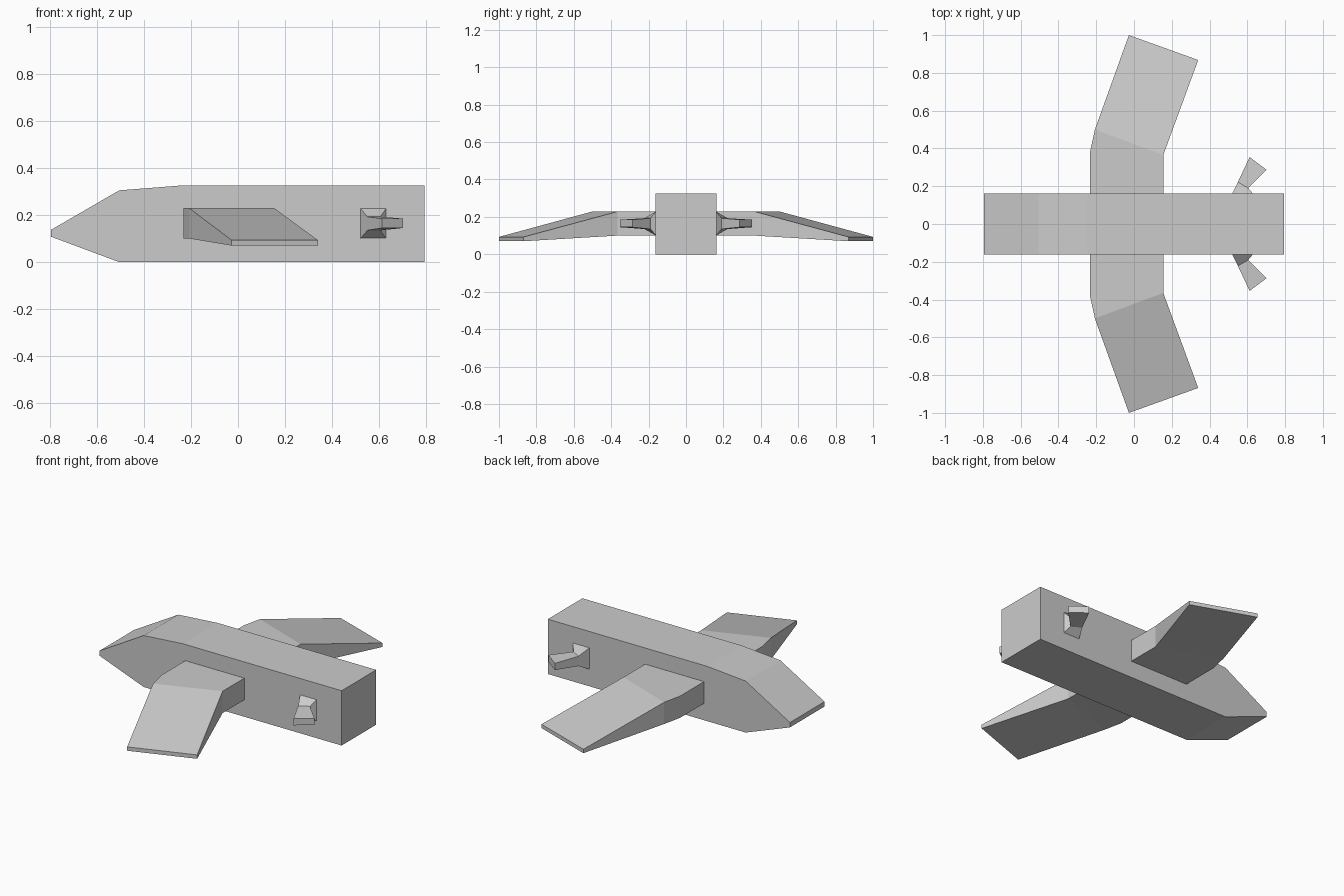
import bpy, bmesh

if "Cube" in bpy.data.objects:
    bpy.data.objects.remove(bpy.data.objects["Cube"])


def loft(name, sections, mirror=False):
    """Skin a row of matching closed sections, cap both ends."""
    bm = bmesh.new()
    rings = [[bm.verts.new(p) for p in s] for s in sections]
    n = len(rings[0])
    for a, b in zip(rings, rings[1:]):
        for i in range(n):
            j = (i + 1) % n
            bm.faces.new((a[i], a[j], b[j], b[i]))
    bm.faces.new(rings[0])
    bm.faces.new(rings[-1])
    bmesh.ops.remove_doubles(bm, verts=bm.verts, dist=0.0005)
    bmesh.ops.recalc_face_normals(bm, faces=bm.faces)
    me = bpy.data.meshes.new(name)
    bm.to_mesh(me)
    bm.free()
    ob = bpy.data.objects.new(name, me)
    bpy.context.collection.objects.link(ob)
    if mirror:
        m = ob.modifiers.new("Mirror", 'MIRROR')
        m.use_axis = (False, True, False)
        m.use_mirror_merge = False
    return ob


def chord(lead, trail, z0, z1):
    """Box section between leading and trailing (x, y) points."""
    return [(*lead, z0), (*trail, z0), (*trail, z1), (*lead, z1)]


# Fuselage: side profile extruded across y
W = 0.162
profile = [(-0.795, 0.108), (-0.505, 0), (0.793, 0), (0.793, 0.325),
           (-0.25, 0.325), (-0.505, 0.305), (-0.795, 0.137)]
loft("fuselage", [[(x, y, z) for x, z in profile] for y in (-W, W)])

# Swept, drooping wings
loft("wings", [
    chord((-0.232, 0.155), (0.155, 0.155), 0.10, 0.229),
    chord((-0.232, 0.385), (0.155, 0.365), 0.10, 0.229),
    chord((-0.207, 0.50), (0.155, 0.365), 0.10, 0.229),
    chord((-0.027, 1.0), (0.34, 0.868), 0.07, 0.093),
], mirror=True)

# Small tail fins with a pinched root
loft("tail_fins", [
    chord((0.52, 0.16), (0.63, 0.16), 0.10, 0.229),
    chord((0.55, 0.222), (0.605, 0.19), 0.135, 0.193),
    chord((0.612, 0.354), (0.702, 0.287), 0.145, 0.185),
], mirror=True)
